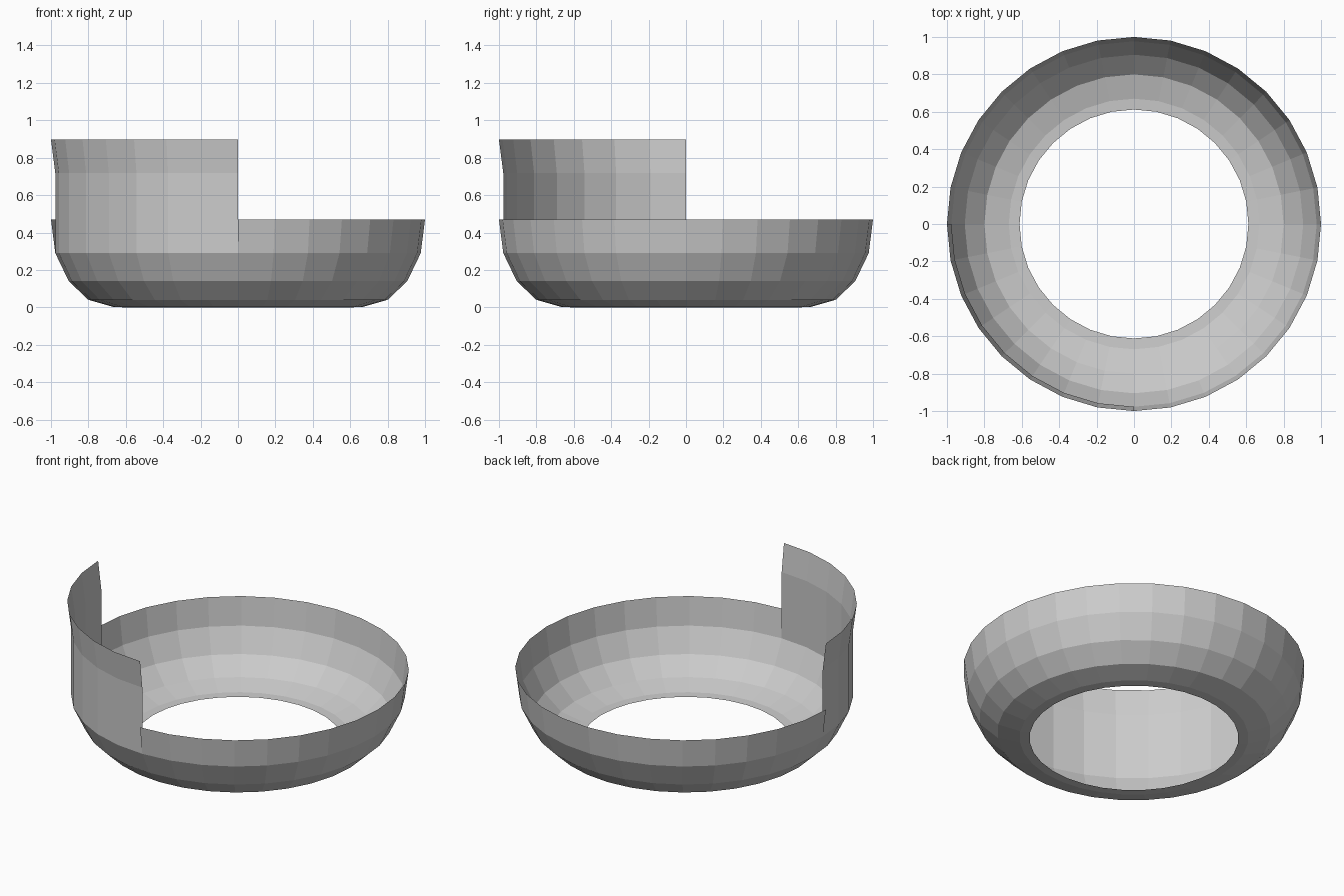
import bpy
import bmesh
from math import sin, cos, pi

if "Cube" in bpy.data.objects:
    bpy.data.objects.remove(bpy.data.objects["Cube"])

SIDES = 32


def lathe(name, profile, first, last):
    """Sweep an (r, z) profile over part of a 32-sided circle."""
    return {"name": name, "profile": profile, "first": first, "last": last}


def add_strip(bm, profile, first, last):
    rows = []
    for i in range(first, last + 1):
        a = 2 * pi * i / SIDES
        rows.append([bm.verts.new((r * cos(a), r * sin(a), z)) for r, z in profile])
    for a, b in zip(rows, rows[1:]):
        for j in range(len(profile) - 1):
            bm.faces.new((a[j], a[j + 1], b[j + 1], b[j])[::-1])


def build(name, strips):
    bm = bmesh.new()
    for profile, first, last in strips:
        add_strip(bm, profile, first, last)
    bmesh.ops.remove_doubles(bm, verts=bm.verts, dist=0.0005)
    mesh = bpy.data.meshes.new(name)
    bm.to_mesh(mesh)
    bm.free()
    bpy.context.collection.objects.link(bpy.data.objects.new(name, mesh))


# Open-bottomed bowl, with its rim band missing in the front left quarter
bowl = [(0.612, 0.0), (0.67, 0.003), (0.80, 0.04), (0.905, 0.14), (0.977, 0.29)]
rim = [(0.977, 0.29), (1.0, 0.47)]
build("bowl", [(bowl, 0, SIDES), (rim, -8, 16)])

# Raised quarter wall with a flared top
build("raised_wall", [([(0.977, 0.29), (0.977, 0.718), (1.0, 0.897)], 16, 24)])
